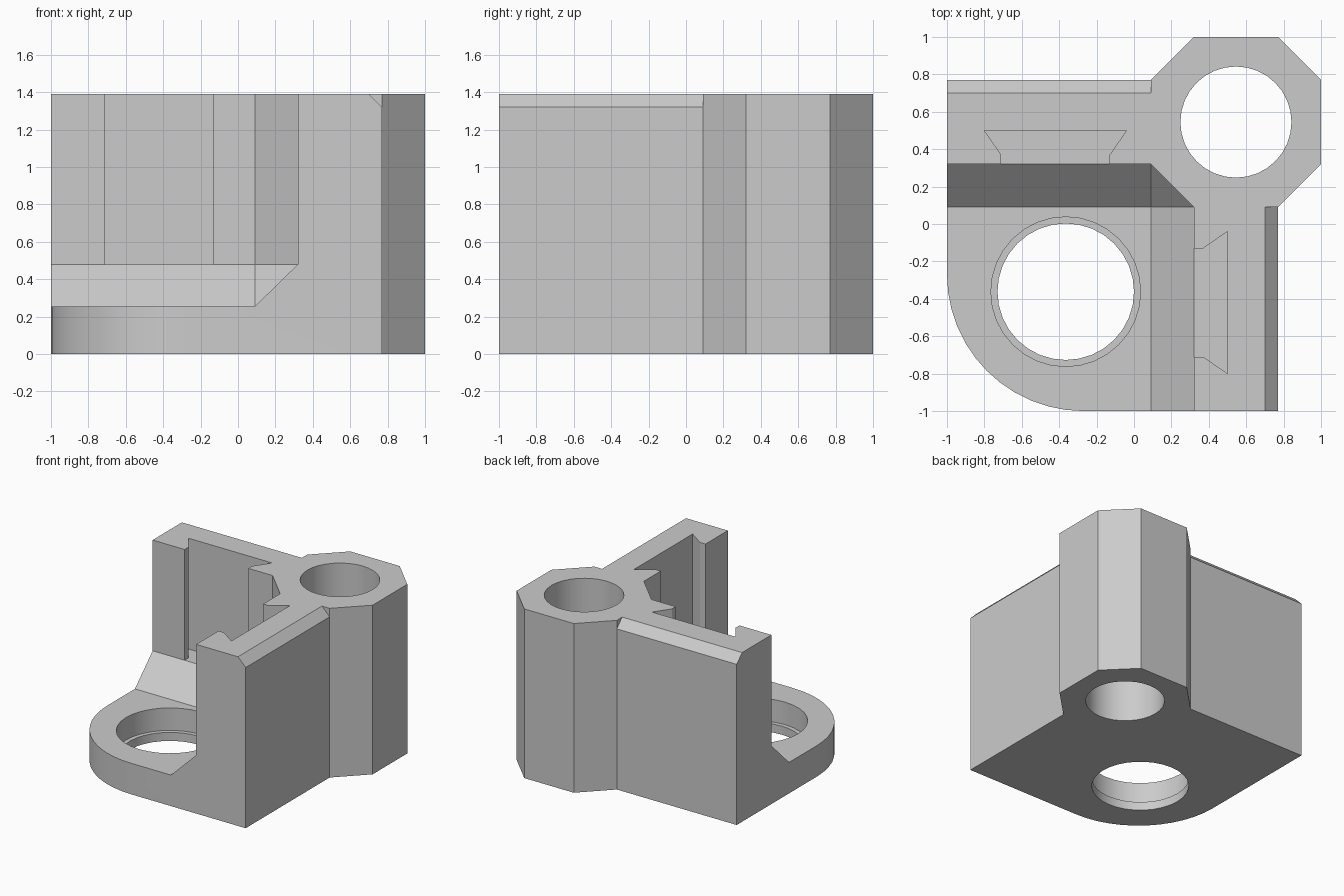
import bpy, bmesh, math

if "Cube" in bpy.data.objects:
    bpy.data.objects.remove(bpy.data.objects["Cube"])

H = 1.39                              # overall height
A, B, C, D = 0.09, 0.32, 0.77, 1.0    # shared layout lines, same in x and y
PLATE, SLOPE, CH = 0.255, 0.48, 0.07  # plate top, slope top, chamfer size


def to_object(name, bm):
    bmesh.ops.recalc_face_normals(bm, faces=bm.faces[:])
    mesh = bpy.data.meshes.new(name)
    bm.to_mesh(mesh)
    bm.free()
    obj = bpy.data.objects.new(name, mesh)
    bpy.context.collection.objects.link(obj)
    return obj


def prism(name, bottom, top):
    """Solid between two matching 3D outlines."""
    bm = bmesh.new()
    lo = [bm.verts.new(p) for p in bottom]
    hi = [bm.verts.new(p) for p in top]
    bm.faces.new(lo)
    bm.faces.new(hi)
    for i in range(len(lo)):
        j = (i + 1) % len(lo)
        bm.faces.new((lo[i], lo[j], hi[j], hi[i]))
    return to_object(name, bm)


def upright(name, pts, z0, z1):
    return prism(name, [(x, y, z0) for x, y in pts], [(x, y, z1) for x, y in pts])


def ring(cx, cy, r, n=32):
    return [(cx + r * math.cos(2 * math.pi * i / n),
             cy + r * math.sin(2 * math.pi * i / n)) for i in range(n)]


def swap(pts):
    """Mirror points across the x = y diagonal."""
    return [(p[1], p[0], *p[2:]) for p in pts]


# Main block: square with a rounded front left corner and an octagonal post
R = 0.73
arc = [(-1 + R - R * math.sin(t), -1 + R - R * math.cos(t))
       for t in (math.pi / 2 * i / 12 for i in range(13))]
outline = [(-1, C), (A, C), (B, D), (C, D), (D, C), (D, B), (C, A), (C, -1)] + arc
body = upright("corner_bracket", outline, 0, H)

# Open pocket that leaves two walls, a plate and sloped inner corners
bm = bmesh.new()
low = [(-2, -2), (A, -2), (A, A), (-2, A)]
high = [(-2, -2), (B, -2), (B, A), (A, B), (-2, B)]
for pts, z in ((low, PLATE), (high, SLOPE), (high, 2)):
    for x, y in pts:
        bm.verts.new((x, y, z))
bmesh.ops.convex_hull(bm, input=bm.verts[:])
bmesh.ops.dissolve_limit(bm, angle_limit=0.01, verts=bm.verts[:], edges=bm.edges[:])
cutters = [to_object("pocket_cutter", bm)]

# Dovetail slots and outer top chamfers, one for each wall
slot = [(-0.71, 0.2), (-0.71, 0.37), (-0.80, 0.5),
        (-0.04, 0.5), (-0.13, 0.37), (-0.13, 0.2)]
wedge = [(C - CH - 0.1, H + 0.1), (C + 0.1, H - CH - 0.1), (C + 0.1, H + 0.1)]
ends = [[(x, y, z) for y, z in wedge] for x in (-2, A)]
cutters += [
    upright("back_slot_cutter", slot, SLOPE, 2),
    upright("right_slot_cutter", swap(slot), SLOPE, 2),
    prism("back_chamfer_cutter", *ends),
    prism("right_chamfer_cutter", *[swap(e) for e in ends]),
]

# Post bore, plate bore and its wider recess
cutters += [
    upright("post_bore_cutter", ring(0.545, 0.545, 0.297), -1, 2),
    upright("plate_bore_cutter", ring(-0.365, -0.362, 0.365), -1, 1),
    upright("plate_recess_cutter", ring(-0.365, -0.362, 0.4), 0.07, 1),
]

bpy.context.view_layer.objects.active = body
body.select_set(True)
for cutter in cutters:
    cutter.hide_render = True
    mod = body.modifiers.new(cutter.name, 'BOOLEAN')
    mod.operation = 'DIFFERENCE'
    mod.solver = 'EXACT'
    mod.object = cutter
    bpy.ops.object.modifier_apply(modifier=mod.name)
    bpy.data.objects.remove(cutter, do_unlink=True)

# Single plain grey finish, smooth only around the curves
grey = bpy.data.materials.new("plain_grey")
grey.diffuse_color = (0.6, 0.6, 0.6, 1)
grey.use_nodes = True
grey.node_tree.nodes["Principled BSDF"].inputs["Base Color"].default_value = grey.diffuse_color
body.data.materials.clear()
body.data.materials.append(grey)
bpy.ops.object.shade_smooth_by_angle(angle=math.radians(25))
